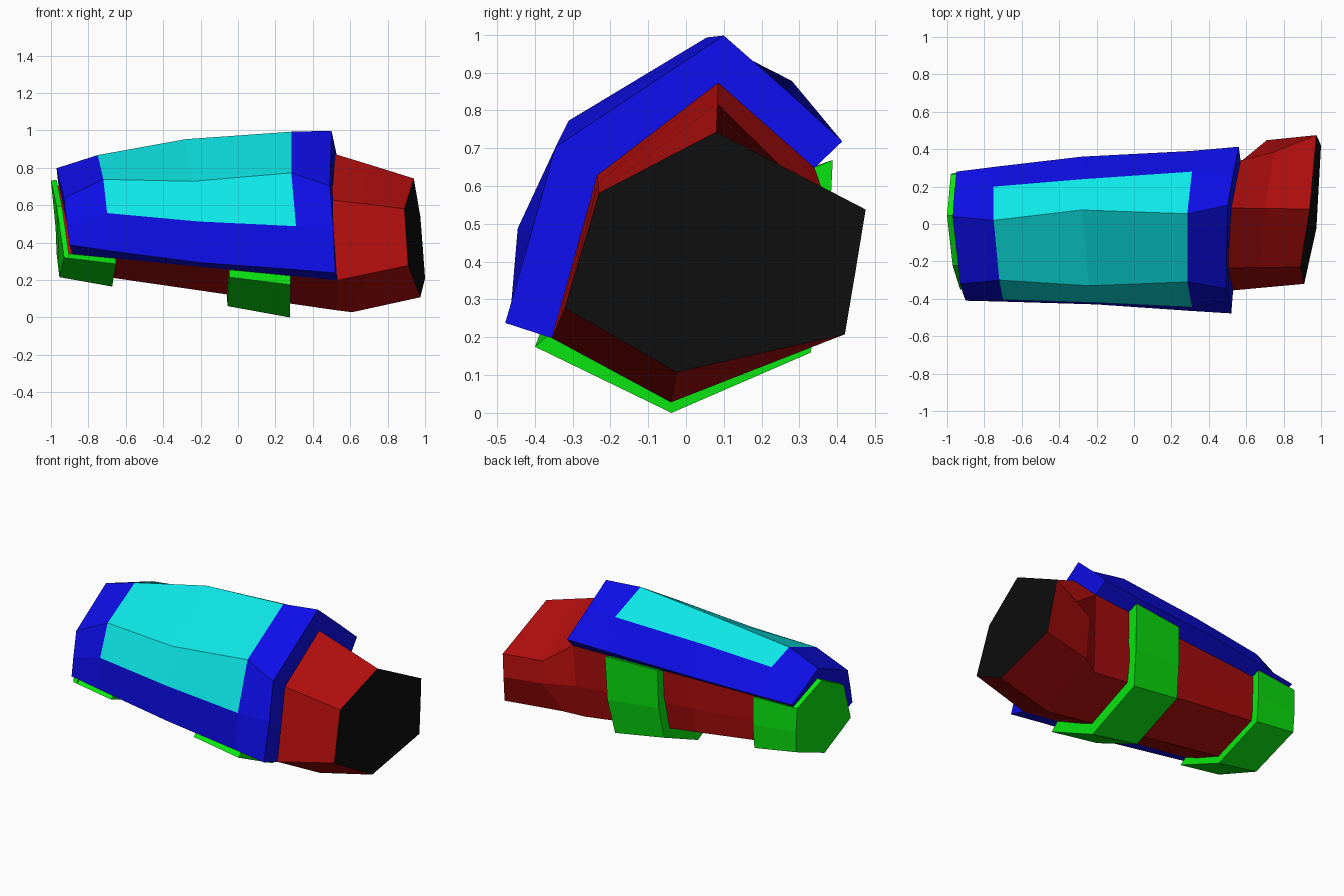
import bpy, bmesh
from mathutils import Vector

if "Cube" in bpy.data.objects:
    bpy.data.objects.remove(bpy.data.objects["Cube"])


def material(name, rgb):
    m = bpy.data.materials.new(name)
    m.diffuse_color = (*rgb, 1)
    m.use_nodes = True
    m.node_tree.nodes["Principled BSDF"].inputs["Base Color"].default_value = m.diffuse_color
    return m


RED = material("red", (0.42, 0.004, 0.004))
BLUE = material("blue", (0.004, 0.004, 0.8))
CYAN = material("cyan", (0.004, 0.8, 0.8))
GREEN = material("green", (0.003, 0.8, 0.005))
BLACK = material("black", (0.004, 0.004, 0.004))


def loft(name, rings, mats, accent=lambda i, j: 0, end_mat=0):
    """Skin a closed solid through rings of equal point count."""
    bm = bmesh.new()
    rows = [[bm.verts.new(p) for p in r] for r in rings]
    n = len(rows[0])
    for i in range(len(rows) - 1):
        for j in range(n):
            k = (j + 1) % n
            f = bm.faces.new((rows[i][j], rows[i][k], rows[i + 1][k], rows[i + 1][j]))
            f.material_index = accent(i, j)
    bm.faces.new(rows[0][::-1])
    bm.faces.new(rows[-1]).material_index = end_mat
    bmesh.ops.recalc_face_normals(bm, faces=bm.faces[:])
    me = bpy.data.meshes.new(name)
    bm.to_mesh(me)
    bm.free()
    for m in mats:
        me.materials.append(m)
    ob = bpy.data.objects.new(name, me)
    bpy.context.collection.objects.link(ob)
    return ob


# Body sections: top, front upper, front lower, bottom, back lower, back middle, back upper
TAIL = [(-1, .03, .7), (-.97, -.2, .58), (-.93, -.31, .345), (-.955, -.05, .255),
        (-.97, .22, .365), (-.975, .225, .48), (-.98, .22, .61)]
SHOULDER = [(.52, .085, .875), (.5, -.235, .63), (.53, -.355, .2), (.53, -.04, .04),
            (.53, .28, .18), (.56, .325, .385), (.57, .34, .65)]
FLARE = [(.7, .083, .82), (.67, -.233, .61), (.69, -.34, .234), (.61, -.04, .03),
         (.64, .335, .205), (.71, .448, .41), (.75, .385, .52)]
NOSE = [(.94, .08, .745), (.89, -.23, .583), (.91, -.32, .28), (.975, -.025, .11),
        (1.0, .42, .21), (.988, .448, .375), (.975, .475, .54)]


def section(t, scale=1.0):
    """Body section between tail (0) and shoulder (1), swollen about its axis."""
    out = []
    for a, b in zip(TAIL, SHOULDER):
        p = Vector(a).lerp(Vector(b), t)
        out.append(Vector((p.x, (p.y + .06) * scale - .06, .49 + (p.z - .49) * scale)))
    return out


# Red body with black nose face
loft("body", [section(.015), section(.48), section(1), FLARE, NOSE], [RED, BLACK], end_mat=1)


# Green straps wrapping the underside
def strap(name, t0, t1, s0, s1):
    rings = []
    for t, s in ((t0, s0), (t1, s1)):
        rings.append(section(t, s)[2:] + section(t, .97)[:1:-1])
    loft(name, rings, [GREEN])


strap("tail_strap", .005, .19, 1.16, 1.17)
strap("middle_strap", .605, .83, 1.17, 1.18)
loft("tail_plate", [section(0, 1.16), section(.02, 1.16)], [GREEN])

# Canopy stations: front hem, front sill, front shoulder, ridge, back sill, back hem
HULL = [
    [(-.9, -.41, .39), (-.915, -.37, .5), (-.93, -.32, .64), (-.97, .04, .8),
     (-.96, .18, .71), (-.95, .28, .65)],
    [(-.7, -.415, .36), (-.7, -.405, .56), (-.72, -.3, .74), (-.75, .02, .87),
     (-.75, .2, .81), (-.75, .305, .66)],
    [(-.2, -.43, .295), (-.21, -.42, .515), (-.24, -.33, .73), (-.28, .075, .955),
     (-.27, .24, .85), (-.28, .36, .685)],
    [(.31, -.465, .258), (.31, -.445, .49), (.285, -.31, .775), (.285, .055, .995),
     (.31, .28, .88), (.3, .39, .705)],
    [(.52, -.478, .24), (.51, -.41, .475), (.492, -.345, .705), (.5, .1, 1.0),
     (.53, .265, .855), (.56, .413, .72)],
]

# Blue canopy shell with cyan panes set in the middle bays
rings = []
for t, outer in zip((.03, .17, .46, .84, 1), HULL):
    s = section(t)
    rings.append(outer + [s[6], s[0], s[1], s[2]])
loft("canopy", rings, [BLUE, CYAN],
     accent=lambda i, j: int(i in (1, 2) and j in (1, 2, 3)))

# Stand the model on the ground
lo = min(v.co.z for o in bpy.data.objects for v in o.data.vertices)
for o in bpy.data.objects:
    for v in o.data.vertices:
        v.co.z -= lo
